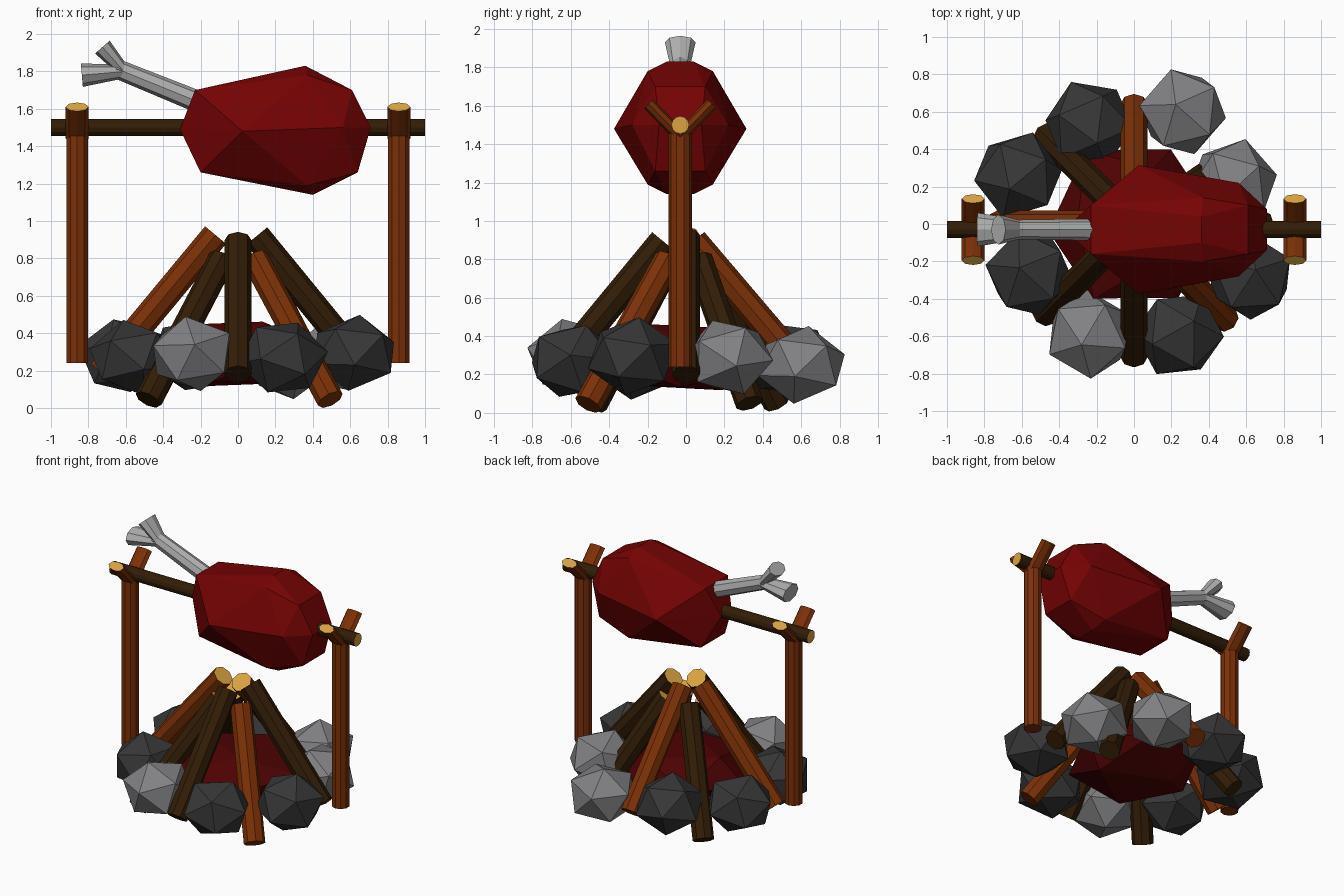
import bpy, bmesh, math, random
from mathutils import Vector, Matrix, Euler

if "Cube" in bpy.data.objects:
    bpy.data.objects.remove(bpy.data.objects["Cube"])

random.seed(11)
YC = -0.03  # y of the spit plane


def material(name, rgb):
    m = bpy.data.materials.new(name)
    m.diffuse_color = (*rgb, 1)
    m.use_nodes = True
    m.node_tree.nodes["Principled BSDF"].inputs["Base Color"].default_value = m.diffuse_color
    return m


BROWN = material("orange_brown_wood", (0.20, 0.030, 0.002))
DARK = material("dark_wood", (0.032, 0.012, 0.002))
CUT = material("cut_wood", (0.70, 0.37, 0.05))
MEAT = material("red_meat", (0.175, 0.0008, 0.001))
EMBER = material("ember_red", (0.075, 0.0006, 0.0008))
ROCK_D = material("dark_stone", (0.038, 0.038, 0.039))
ROCK_L = material("light_stone", (0.22, 0.22, 0.23))
BONE = material("bone", (0.42, 0.42, 0.42))


def finish(name, bm, *mats):
    bmesh.ops.recalc_face_normals(bm, faces=bm.faces)
    me = bpy.data.meshes.new(name)
    bm.to_mesh(me)
    bm.free()
    for m in mats:
        me.materials.append(m)
    ob = bpy.data.objects.new(name, me)
    bpy.context.collection.objects.link(ob)
    return ob


def rod(name, p0, p1, r0, r1, mat, sides=8, flat=1.0, cut=()):
    """Tapered rod from p0 to p1; 'cut' lists ends (-1 start, 1 end) with a cut-wood cap."""
    p0, p1 = Vector(p0), Vector(p1)
    axis = p1 - p0
    bm = bmesh.new()
    bmesh.ops.create_cone(bm, cap_ends=True, segments=sides, radius1=r0, radius2=r1, depth=axis.length)
    bm.normal_update()
    for f in bm.faces:
        f.material_index = int(any(f.normal.z * s > 0.95 for s in cut))
    place = Matrix.Translation((p0 + p1) / 2) @ axis.to_track_quat('Z', 'Y').to_matrix().to_4x4()
    bm.transform(place @ Matrix.Diagonal((1, flat, 1, 1)))
    return finish(name, bm, mat, CUT)


# spit and its two forked posts
rod("spit", (-1, YC, 1.5), (1, YC, 1.5), 0.046, 0.046, DARK, 12, cut=(-1, 1))
for side, x in (("left", -0.86), ("right", 0.86)):
    rod(side + "_post", (x, YC, 0.24), (x, YC, 1.46), 0.061, 0.061, BROWN, 10)
    for s, where in ((-1, "front"), (1, "back")):
        rod(f"{side}_{where}_fork", (x, YC, 1.44), (x, YC + s * 0.165, 1.61),
            0.061, 0.061, BROWN, 8, flat=0.55, cut=(1,))

# meat: convex faceted lump, mirrored across the spit plane
half = [(-0.23, 0.13, 1.70), (-0.31, 0.06, 1.49), (-0.20, 0.14, 1.26),
        (0.025, 0.345, 1.48), (0.36, 0.07, 1.83), (0.37, 0.17, 1.78),
        (0.40, 0.07, 1.14), (0.37, 0.17, 1.19), (0.56, 0.25, 1.50),
        (0.61, 0.13, 1.70), (0.71, 0.11, 1.50), (0.64, 0.13, 1.26)]
bm = bmesh.new()
for x, y, z in half:
    for s in (-1, 1):
        bm.verts.new((x, YC + s * y, z))
bmesh.ops.convex_hull(bm, input=bm.verts)
finish("meat", bm, MEAT)

# bone with two flared knuckles
rod("bone_shaft", (-0.12, YC, 1.60), (-0.65, YC, 1.815), 0.06, 0.052, BONE)
rod("bone_upper_knuckle", (-0.61, YC, 1.80), (-0.725, YC, 1.93), 0.05, 0.08, BONE, flat=0.65)
rod("bone_lower_knuckle", (-0.60, YC, 1.80), (-0.835, YC, 1.78), 0.05, 0.09, BONE, flat=0.7)

# leaning logs: (angle, bottom radius, bottom z, top radius, top z, wood)
logs = [(0, 0.69, 0.20, 0.10, 0.92, DARK), (34, 0.59, 0.05, 0.12, 0.80, DARK),
        (90, 0.64, 0.19, 0.04, 0.895, BROWN), (135, 0.67, 0.05, 0.12, 0.80, DARK),
        (180, 0.73, 0.19, 0.12, 0.925, BROWN), (225, 0.68, 0.045, 0.12, 0.80, DARK),
        (270, 0.71, 0.18, 0.12, 0.895, DARK), (314, 0.71, 0.045, 0.13, 0.80, BROWN)]
for i, (deg, rb, zb, rt, zt, mat) in enumerate(logs):
    c, s = math.cos(math.radians(deg)), math.sin(math.radians(deg))
    rod(f"log_{i}", (rb * c, rb * s, zb), (rt * c, rt * s, zt), 0.073, 0.073, mat, 8, cut=(1,))

# ember heap
bm = bmesh.new()
bmesh.ops.create_icosphere(bm, subdivisions=1, radius=1)
bm.transform(Matrix.Translation((-0.01, 0, 0.29)) @ Matrix.Diagonal((0.46, 0.47, 0.20, 1))
             @ Euler((0.5, 0.2, 0.3)).to_matrix().to_4x4())
finish("embers", bm, EMBER)

# ring of stones
stones = [(-0.24, 0.535, 0.28, ROCK_D), (0.26, 0.60, 0.25, ROCK_L),
          (-0.62, 0.26, 0.28, ROCK_D), (0.53, 0.22, 0.29, ROCK_L),
          (-0.56, -0.26, 0.27, ROCK_D), (-0.24, -0.59, 0.29, ROCK_L),
          (0.24, -0.59, 0.27, ROCK_D), (0.62, -0.28, 0.295, ROCK_D)]
for i, (x, y, z, mat) in enumerate(stones):
    bm = bmesh.new()
    bmesh.ops.create_icosphere(bm, subdivisions=1, radius=0.244)
    turn = Euler([random.uniform(0, 6.28) for _ in range(3)]).to_matrix().to_4x4()
    bm.transform(Matrix.Translation((x, y, z)) @ Matrix.Diagonal((1, 1, 0.85, 1)) @ turn)
    finish(f"stone_{i}", bm, mat)
